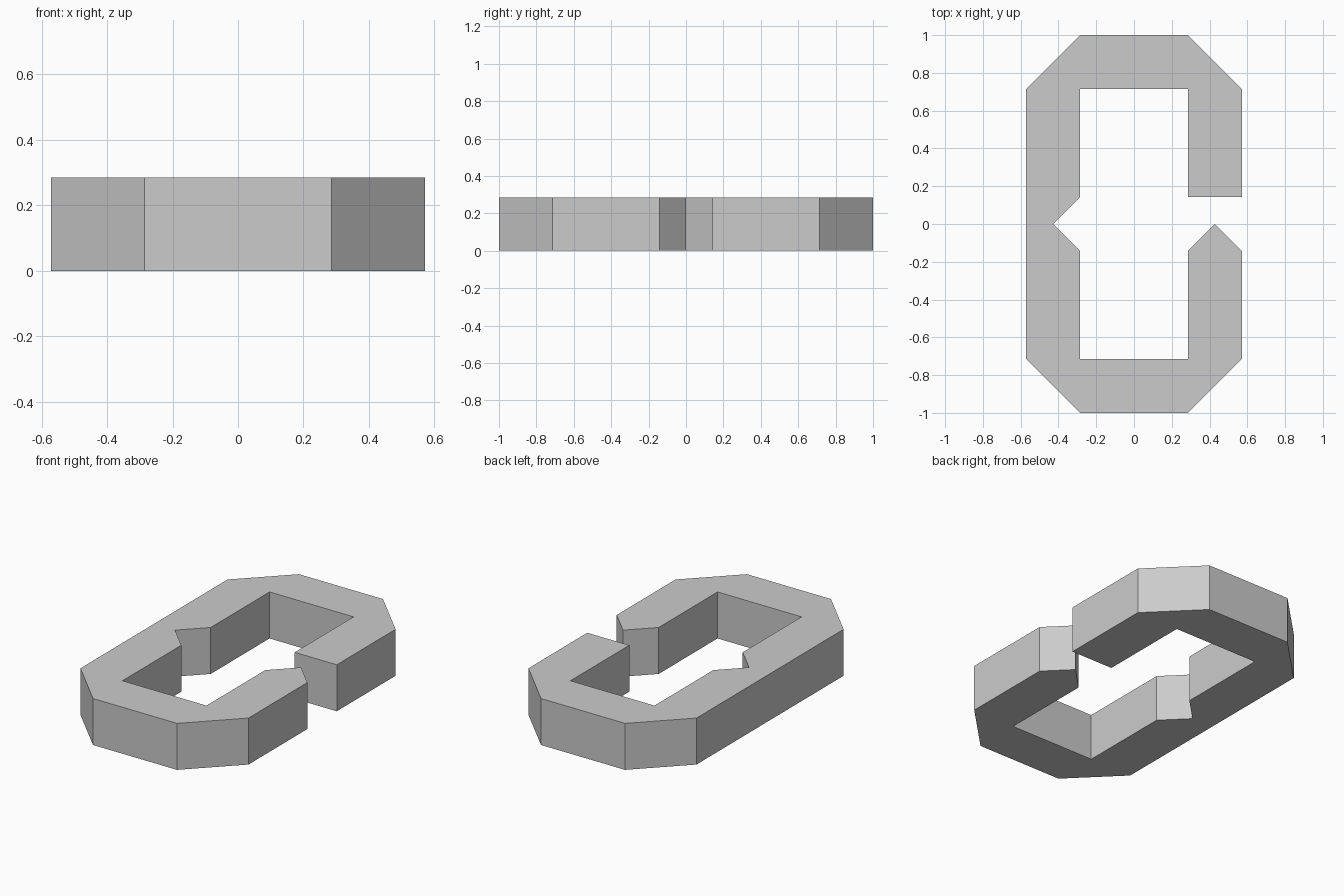
import bpy
import bmesh

UNIT = 1 / 7    # the outline sits on a regular grid of this pitch
HEIGHT = 2 * UNIT

cube = bpy.data.objects.get("Cube")
if cube:
    bpy.data.objects.remove(cube, do_unlink=True)

# Plain grey finish
grey = bpy.data.materials.new("plain_grey")
grey.use_nodes = True
grey.diffuse_color = (0.6, 0.6, 0.6, 1)
grey.node_tree.nodes["Principled BSDF"].inputs["Base Color"].default_value = (0.6, 0.6, 0.6, 1)


def extrude_outline(name, outline, height, material):
    """Make a flat-sided solid from a counter-clockwise outline in grid units."""
    bm = bmesh.new()
    base = bm.faces.new([bm.verts.new((x * UNIT, y * UNIT, 0)) for x, y in outline])
    grown = bmesh.ops.extrude_face_region(bm, geom=[base], use_keep_orig=True)
    top = [v for v in grown["geom"] if isinstance(v, bmesh.types.BMVert)]
    bmesh.ops.translate(bm, verts=top, vec=(0, 0, height))
    bmesh.ops.recalc_face_normals(bm, faces=bm.faces)
    mesh = bpy.data.meshes.new(name)
    bm.to_mesh(mesh)
    bm.free()
    mesh.materials.append(material)
    obj = bpy.data.objects.new(name, mesh)
    bpy.context.collection.objects.link(obj)
    return obj


# Chamfered outer edge, from the pointed front arm round to the square back arm
outer = [(3, 0), (2, -1), (2, -5), (-2, -5), (-2, -1), (-3, 0), (-2, 1),
         (-2, 5), (2, 5), (2, 1), (4, 1), (4, 5), (2, 7), (-2, 7),
         (-4, 5), (-4, -5), (-2, -7), (2, -7), (4, -5), (4, -1)]

extrude_outline("open_ring", outer, HEIGHT, grey)
